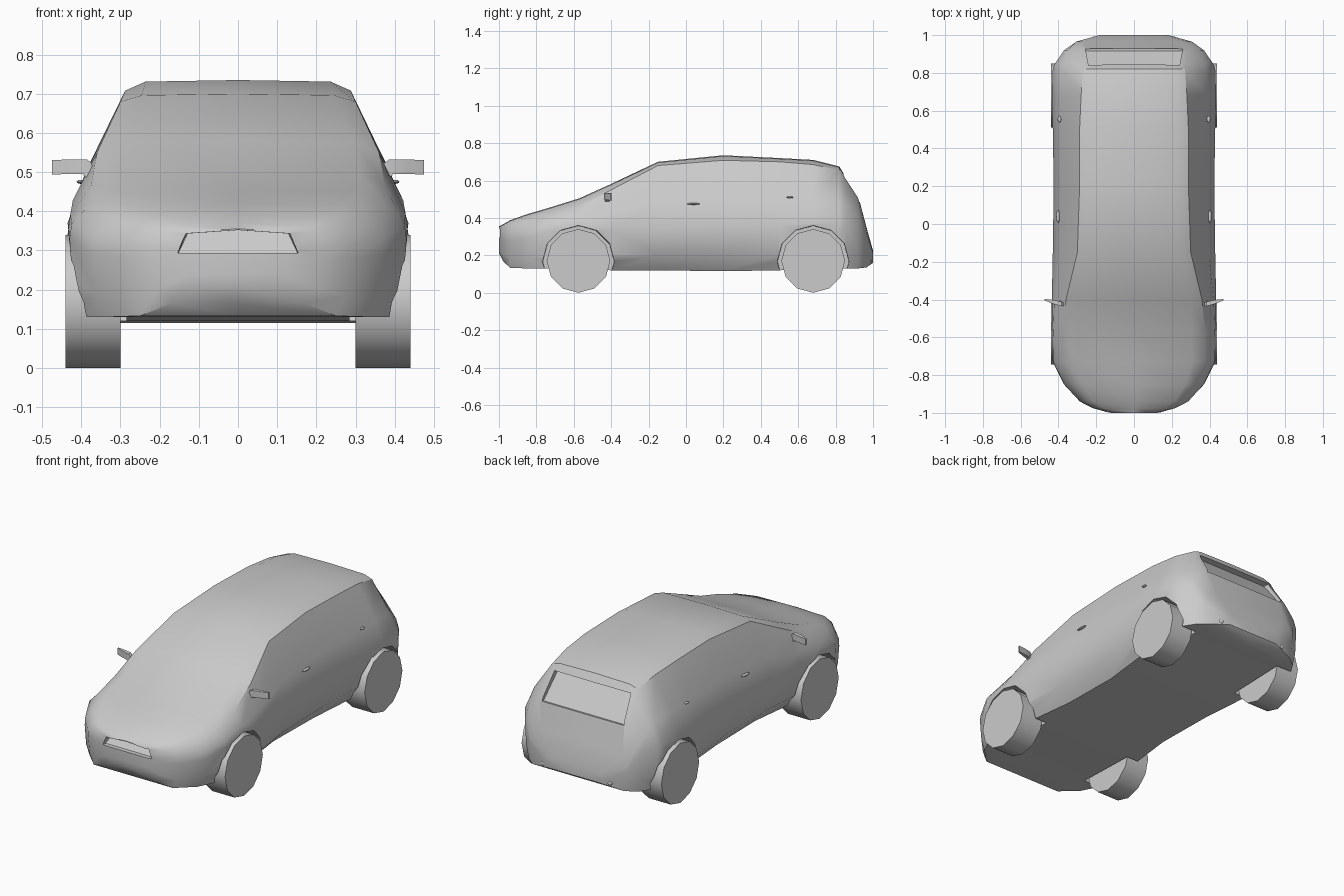
import bpy, bmesh, math
from mathutils import Vector, Matrix

if "Cube" in bpy.data.objects:
    bpy.data.objects.remove(bpy.data.objects["Cube"])


def finish(name, bm, angle=35):
    bmesh.ops.recalc_face_normals(bm, faces=bm.faces)
    me = bpy.data.meshes.new(name)
    bm.to_mesh(me)
    bm.free()
    ob = bpy.data.objects.new(name, me)
    bpy.context.collection.objects.link(ob)
    activate(ob)
    if angle:
        bpy.ops.object.shade_smooth_by_angle(angle=math.radians(angle))
    return ob


def activate(ob):
    bpy.ops.object.select_all(action='DESELECT')
    ob.select_set(True)
    bpy.context.view_layer.objects.active = ob


def loft(name, rings, angle=35):
    bm = bmesh.new()
    vs = [[bm.verts.new(p) for p in r] for r in rings]
    n = len(vs[0])
    for a, b in zip(vs, vs[1:]):
        for i in range(n):
            bm.faces.new((a[i], a[(i + 1) % n], b[(i + 1) % n], b[i]))
    bm.faces.new(vs[0][::-1])
    bm.faces.new(vs[-1])
    return finish(name, bm, angle)


def disc(x, y, z, r, n=12):
    return [(x, y + r * math.sin(2 * math.pi * i / n), z + r * math.cos(2 * math.pi * i / n))
            for i in range(n)]


def cut(ob, cutter):
    cutter.hide_render = True
    m = ob.modifiers.new('cut', 'BOOLEAN')
    m.operation, m.solver, m.object = 'DIFFERENCE', 'EXACT', cutter
    activate(ob)
    bpy.ops.object.modifier_apply(modifier=m.name)
    bpy.data.objects.remove(cutter)


# Body stations: y, floor z, floor x, belt x, belt z, roof edge x, roof edge z, top z
STATIONS = [
    (-1.0, .21, .10, .13, .29, .11, .345, .355),
    (-.975, .165, .17, .215, .28, .20, .35, .368),
    (-.94, .133, .25, .285, .28, .26, .362, .388),
    (-.85, .13, .34, .37, .29, .33, .385, .42),
    (-.73, .13, .40, .43, .33, .375, .42, .455),
    (-.57, .125, .39, .435, .34, .375, .465, .505),
    (-.40, .12, .36, .435, .34, .36, .55, .582),
    (-.15, .12, .33, .43, .34, .30, .68, .70),
    (.20, .115, .33, .425, .36, .288, .708, .735),
    (.50, .12, .36, .43, .36, .288, .70, .72),
    (.68, .125, .38, .435, .37, .28, .685, .71),
    (.82, .13, .40, .43, .38, .27, .655, .675),
    (.85, .13, .39, .418, .38, .275, .60, .625),
    (.92, .13, .345, .37, .36, .29, .49, .52),
    (.965, .135, .285, .305, .25, .28, .32, .35),
    (1.0, .16, .16, .18, .19, .17, .215, .225),
]


def section(y, zb, xb, xs, zs, xr, zr, zt):
    bulge = .018 * xs / .43
    half = [(xb, zb),
            (xb + (xs - xb) * .7, zb + (zs - zb) * .35),
            (xs, zs),
            (xs + (xr - xs) * .42 + bulge, zs + (zr - zs) * .42),
            (xr, zr),
            (xr * .82, zt - .004)]
    pts = [(0, zb)] + half + [(0, zt)] + [(-x, z) for x, z in reversed(half)]
    return [(x, y, z) for x, z in pts]


body = loft('car_body', [section(*s) for s in STATIONS])

# Wheel arches
AXLES = (-.575, .68)
for y in AXLES:
    for s in (-1, 1):
        cut(body, loft('arch_cutter', [disc(s * .285, y, .167, .19), disc(s * .6, y, .167, .195)], 0))

# Grille recess, sloping inwards at the top
grille = [(-.165, .294), (-.14, .343), (0, .352), (.14, .343), (.165, .294)]
cut(body, loft('grille_cutter', [[(x, -1.1, z) for x, z in grille],
                                 [(x * .92, -.955 + (.02 if z > .3 else -.02), z) for x, z in grille]], 0))

# Rear window recess under the roof spoiler
window = [(-.25, .838, .635), (.25, .838, .635), (.27, .915, .49), (-.27, .915, .49)]
cut(body, loft('window_cutter', [[(x * .95, y - .03 * (z > .6), z - .005) for x, y, z in window],
                                 [(x, y + .12, z + .01) for x, y, z in window]], 0))
activate(body)
bpy.ops.object.shade_smooth_by_angle(angle=math.radians(35))

# Wheels
for end, y in zip(('front', 'rear'), AXLES):
    for side, s in (('left', 1), ('right', -1)):
        loft(f'{end}_{side}_wheel', [disc(s * .30, y, .17, .17), disc(s * .44, y, .17, .17)])


def blob(name, loc, size, rot=0):
    bm = bmesh.new()
    bmesh.ops.create_uvsphere(bm, u_segments=8, v_segments=6, radius=1)
    m = Matrix.Translation(Vector(loc)) @ Matrix.Rotation(rot, 4, 'Z') @ Matrix.Diagonal((*size, 1))
    bmesh.ops.transform(bm, matrix=m, verts=bm.verts)
    return finish(name, bm, 60)


for side, s in (('left', 1), ('right', -1)):
    # Side mirror: tapering housing on a short stem
    loft(f'{side}_mirror', [
        [(s * x, y + dy, z) for dy, z in ((-d, lo), (d, lo), (d, hi), (-d, hi))]
        for x, y, d, lo, hi in ((.373, -.425, .008, .50, .522), (.385, -.423, .012, .495, .532),
                                (.43, -.412, .010, .495, .532), (.475, -.40, .004, .494, .531))])
    loft(f'{side}_mirror_stem', [
        [(s * x, -.42 + dy, z + dz) for dy, dz in ((-.012, 0), (.012, 0), (.012, .012), (-.012, .012))]
        for x, z in ((.37, .475), (.395, .492))])
    # Door handles and rear bumper lamps
    blob(f'{side}_front_handle', (s * .402, .04, .475), (.010, .035, .005))
    blob(f'{side}_rear_handle', (s * .395, .555, .51), (.010, .018, .005))
    blob(f'{side}_bumper_lamp', (s * .21, .98, .168), (.017, .014, .016))
